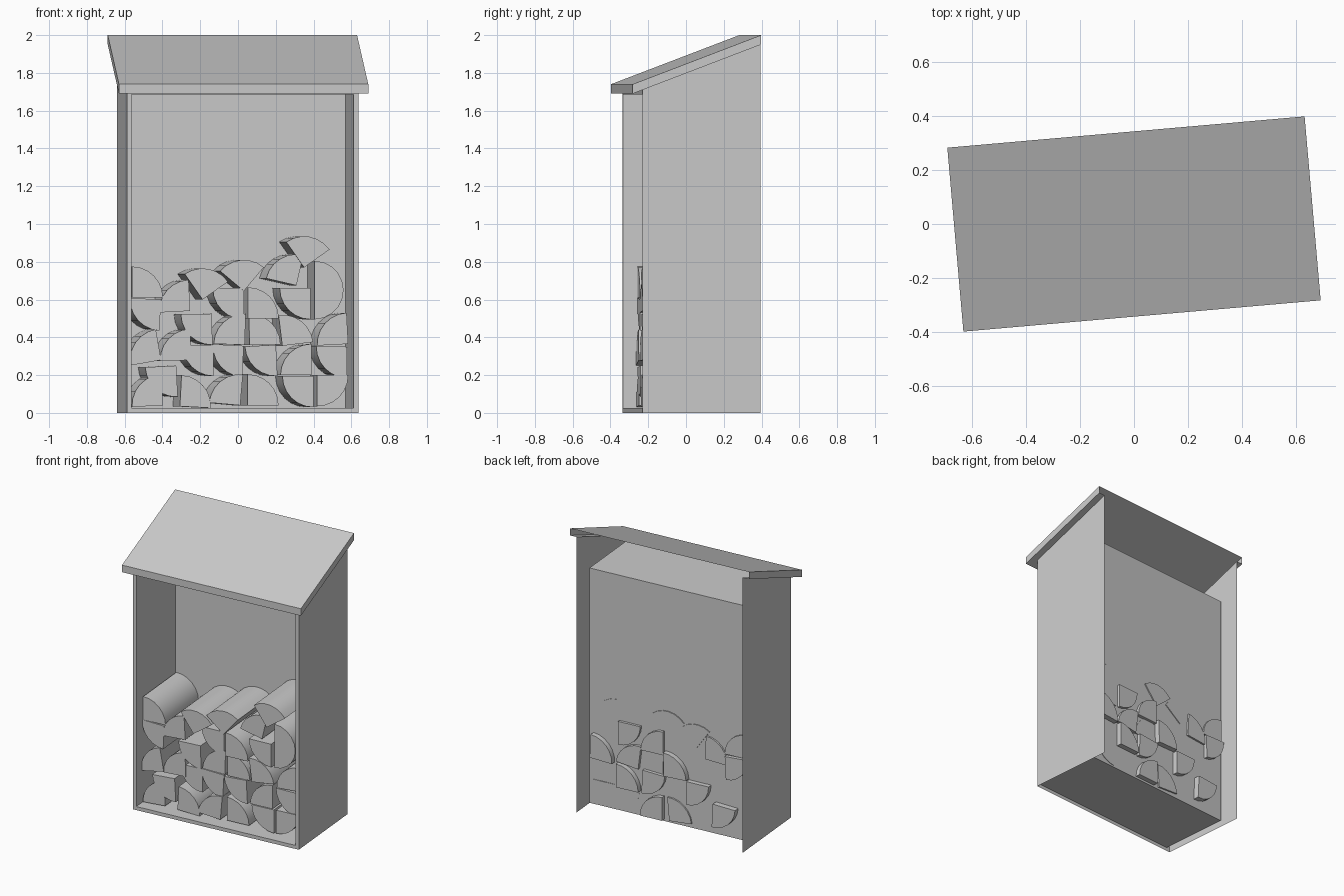
import bpy, bmesh, math, random

if "Cube" in bpy.data.objects:
    bpy.data.objects.remove(bpy.data.objects["Cube"])

random.seed(4)
TURN = math.radians(5)                 # whole shelter is turned slightly
W, T = 0.6145, 0.025                   # half width of body, frame thickness
FRONT, BACK, PANEL = -0.284, 0.341, 0.217
RW, RF = 0.6625, -0.341                # roof half width, roof front edge


def under(y):
    """Height of the roof underside at depth y."""
    return 1.69 + 0.26 * (y - RF) / (BACK - RF)


def sheet(name, polys):
    """Object made of joined flat panels."""
    bm = bmesh.new()
    for poly in polys:
        bm.faces.new([bm.verts.new(p) for p in poly])
    bmesh.ops.remove_doubles(bm, verts=bm.verts, dist=1e-4)
    return finish(name, bm)


def finish(name, bm):
    bmesh.ops.recalc_face_normals(bm, faces=bm.faces)
    me = bpy.data.meshes.new(name)
    bm.to_mesh(me)
    bm.free()
    ob = bpy.data.objects.new(name, me)
    ob.rotation_euler.z = TURN
    bpy.context.collection.objects.link(ob)
    return ob


def both(poly):
    """A panel and its mirror image across the middle."""
    return [poly, [(-x, y, z) for x, y, z in reversed(poly)]]


# outer side walls
zf, zi = under(FRONT), under(FRONT) - T
sheet("side_walls", both([(W, FRONT, 0), (W, BACK, 0),
                          (W, BACK, under(BACK)), (W, FRONT, zf)]))

# front frame around the opening
I = W - T
frame = both([(I, FRONT, T), (W, FRONT, 0), (W, FRONT, zf), (I, FRONT, zi)])
frame += [[(-W, FRONT, 0), (W, FRONT, 0), (I, FRONT, T), (-I, FRONT, T)],
          [(-I, FRONT, zi), (I, FRONT, zi), (W, FRONT, zf), (-W, FRONT, zf)]]
sheet("front_frame", frame)

# open-fronted inner box: sides, floor, ceiling and back panel
inner = both([(I, FRONT, T), (I, PANEL, T), (I, PANEL, zi), (I, FRONT, zi)])
inner += [[(-I, FRONT, z), (I, FRONT, z), (I, PANEL, z), (-I, PANEL, z)] for z in (T, zi)]
inner.append([(-I, PANEL, T), (I, PANEL, T), (I, PANEL, zi), (-I, PANEL, zi)])
sheet("inner_box", inner)

# sloping roof with overhanging eaves, open at the back
H = 0.05
zr, zb = under(RF), under(BACK)
roof = [[(-RW, RF, zr + H), (RW, RF, zr + H), (RW, BACK, zb + H), (-RW, BACK, zb + H)],
        [(-RW, RF, zr), (RW, RF, zr), (RW, RF, zr + H), (-RW, RF, zr + H)],
        [(-RW, RF, zr), (RW, RF, zr), (W, FRONT, zf), (-W, FRONT, zf)]]
roof += both([(RW, RF, zr), (RW, BACK, zb), (RW, BACK, zb + H), (RW, RF, zr + H)])
roof += both([(W, FRONT, zf), (RW, RF, zr), (RW, BACK, zb), (W, BACK, zb)])
sheet("roof", roof)


def log(name, x, z, facing, span=90, r=0.165, steps=6):
    """Split log: a wedge with its core at (x, z) and its bark facing one way."""
    a0 = math.radians(facing - span / 2)
    da = math.radians(span) / steps
    pts = [(x, z)] if span < 180 else []
    pts += [(x + r * math.cos(a0 + da * i), z + r * math.sin(a0 + da * i))
            for i in range(steps + 1)]
    y0 = -0.208 + random.uniform(-0.008, 0.008)
    y1 = PANEL + random.uniform(-0.012, 0.045)
    bm = bmesh.new()
    f = bm.faces.new([bm.verts.new((px - 0.017, y0, pz)) for px, pz in pts])
    ext = bmesh.ops.extrude_face_region(bm, geom=[f], use_keep_orig=True)
    for v in ext["geom"]:
        if isinstance(v, bmesh.types.BMVert):
            v.co.y = y1
    ob = finish(name, bm)
    bpy.context.view_layer.objects.active = ob
    ob.select_set(True)
    bpy.ops.object.shade_smooth_by_angle(angle=math.radians(30))
    ob.select_set(False)


# stacked split logs, row by row: core x, core z, bark direction
rows = [
    [(-.40, .04, 138), (-.31, .035, 42), (.01, .04, 130), (.05, .04, 45),
     (.40, .195, 225), (.42, .20, -45)],
    [(-.41, .28, 145), (-.33, .25, 228), (-.13, .36, 225), (.03, .355, 222),
     (.20, .36, 228), (.39, .20, 135), (.58, .35, 224)],
    [(-.41, .60, 222), (-.25, .28, 137), (-.14, .525, 226), (.035, .36, 133),
     (.06, .36, 46), (.235, .355, 52), (.585, .365, 138)],
    [(-.565, .61, 45), (-.255, .54, 138), (-.19, .60, 80), (.03, .66, 225),
     (.05, .50, 45), (.385, .66, 225)],
    [(.03, .645, 95), (.31, .675, 122), (.35, .77, 80)],
]
for r, row in enumerate(rows):
    for c, spec in enumerate(row):
        log(f"log_{r + 1}_{c + 1}", *spec)
log("half_round_log", .405, .65, 0, span=180, r=0.155, steps=10)
